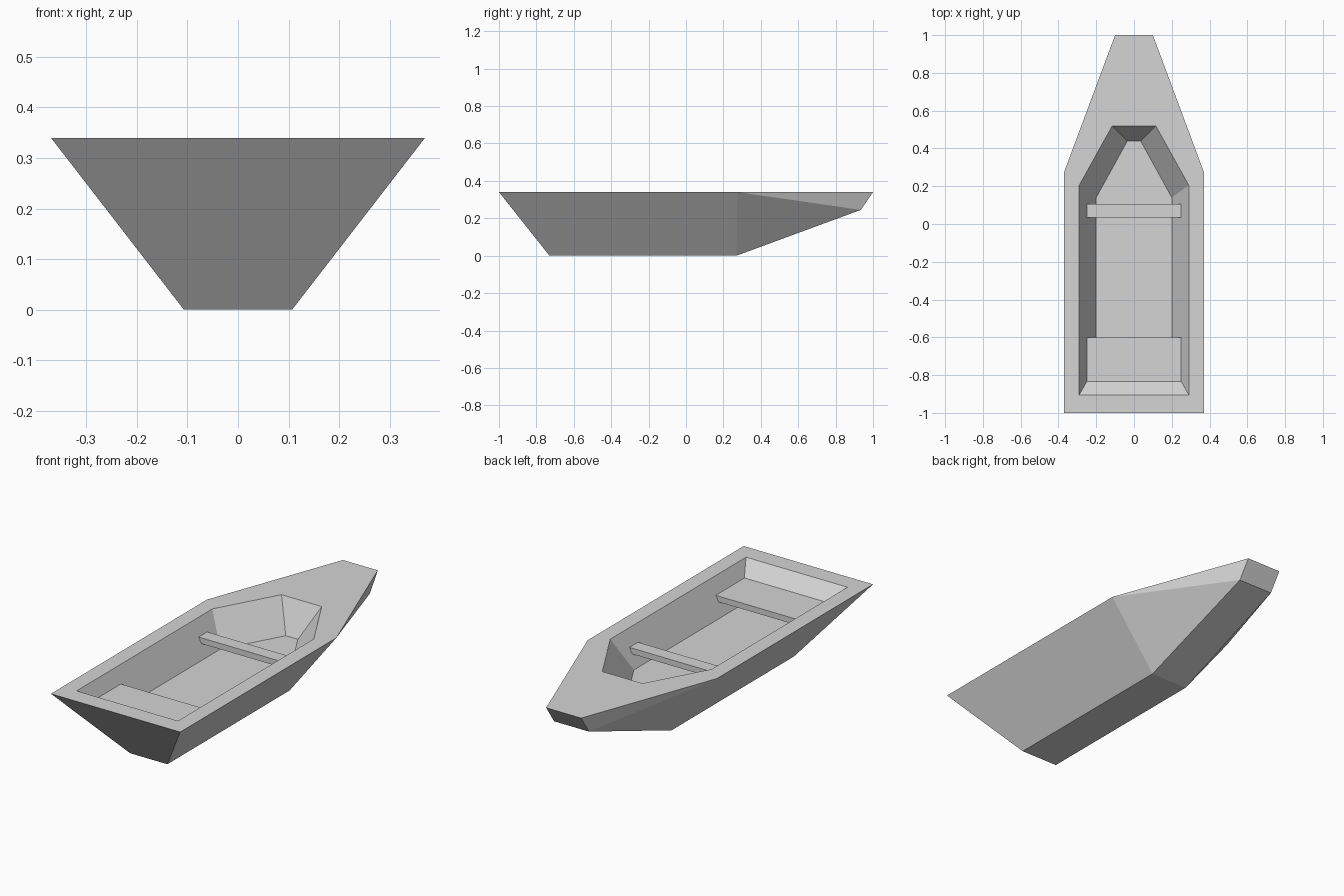
import bpy, bmesh

if "Cube" in bpy.data.objects:
    bpy.data.objects.remove(bpy.data.objects["Cube"], do_unlink=True)

grey = bpy.data.materials.new("light_grey")
grey.use_nodes = True
colour = (0.66, 0.66, 0.66, 1)
grey.diffuse_color = colour
grey.node_tree.nodes["Principled BSDF"].inputs["Base Color"].default_value = colour

RIM_Z, FLOOR_Z = 0.34, 0.18


def finish(bm, name):
    bmesh.ops.recalc_face_normals(bm, faces=bm.faces)
    mesh = bpy.data.meshes.new(name)
    bm.to_mesh(mesh)
    bm.free()
    mesh.materials.append(grey)
    obj = bpy.data.objects.new(name, mesh)
    bpy.context.collection.objects.link(obj)
    return obj


def ring(bm, half):
    """Closed symmetric loop from the +x half, listed stern to bow."""
    points = half + [(-x, y, z) for x, y, z in reversed(half)]
    return [bm.verts.new(p) for p in points]


def bridge(bm, a, b):
    n = len(a)
    for i in range(n):
        j = (i + 1) % n
        bm.faces.new((a[i], a[j], b[j], b[i]))


# Hull: convex outer shell, opened at the top, then gunwale and well
bm = bmesh.new()
rim = ring(bm, [(0.37, -1, RIM_Z), (0.37, 0.275, RIM_Z), (0.10, 1, RIM_Z)])
keel = ring(bm, [(0.107, -0.73, 0), (0.107, 0.27, 0), (0.10, 0.935, 0.245)])
bmesh.ops.convex_hull(bm, input=rim + keel)
bm.normal_update()
top = [f for f in bm.faces if all(v in rim for v in f.verts)]
bmesh.ops.delete(bm, geom=top, context="FACES_ONLY")
inner = ring(bm, [(0.29, -0.905, RIM_Z), (0.29, 0.205, RIM_Z), (0.115, 0.52, RIM_Z)])
floor = ring(bm, [(0.20, -0.745, FLOOR_Z), (0.20, 0.14, FLOOR_Z), (0.035, 0.44, FLOOR_Z)])
# Remove leftover edges that crossed the open top
loose = [e for e in bm.edges if not e.link_faces]
bmesh.ops.delete(bm, geom=loose, context="EDGES")
bridge(bm, rim, inner)
bridge(bm, inner, floor)
bm.faces.new(floor)
finish(bm, "hull")


# Benches: thin planks whose ends follow the sloping walls
def bench(name, back, front, back_slope=0.0):
    bm = bmesh.new()
    top_z, thick = 0.27, 0.03
    upper = ring(bm, [(0.25, back, top_z), (0.25, front, top_z)])
    lower = ring(bm, [(0.233, back + back_slope, top_z - thick),
                      (0.233, front, top_z - thick)])
    bridge(bm, upper, lower)
    bm.faces.new(upper)
    bm.faces.new(lower)
    finish(bm, name)


bench("stern_bench", -0.835, -0.60, 0.03)
bench("middle_bench", 0.035, 0.105)
